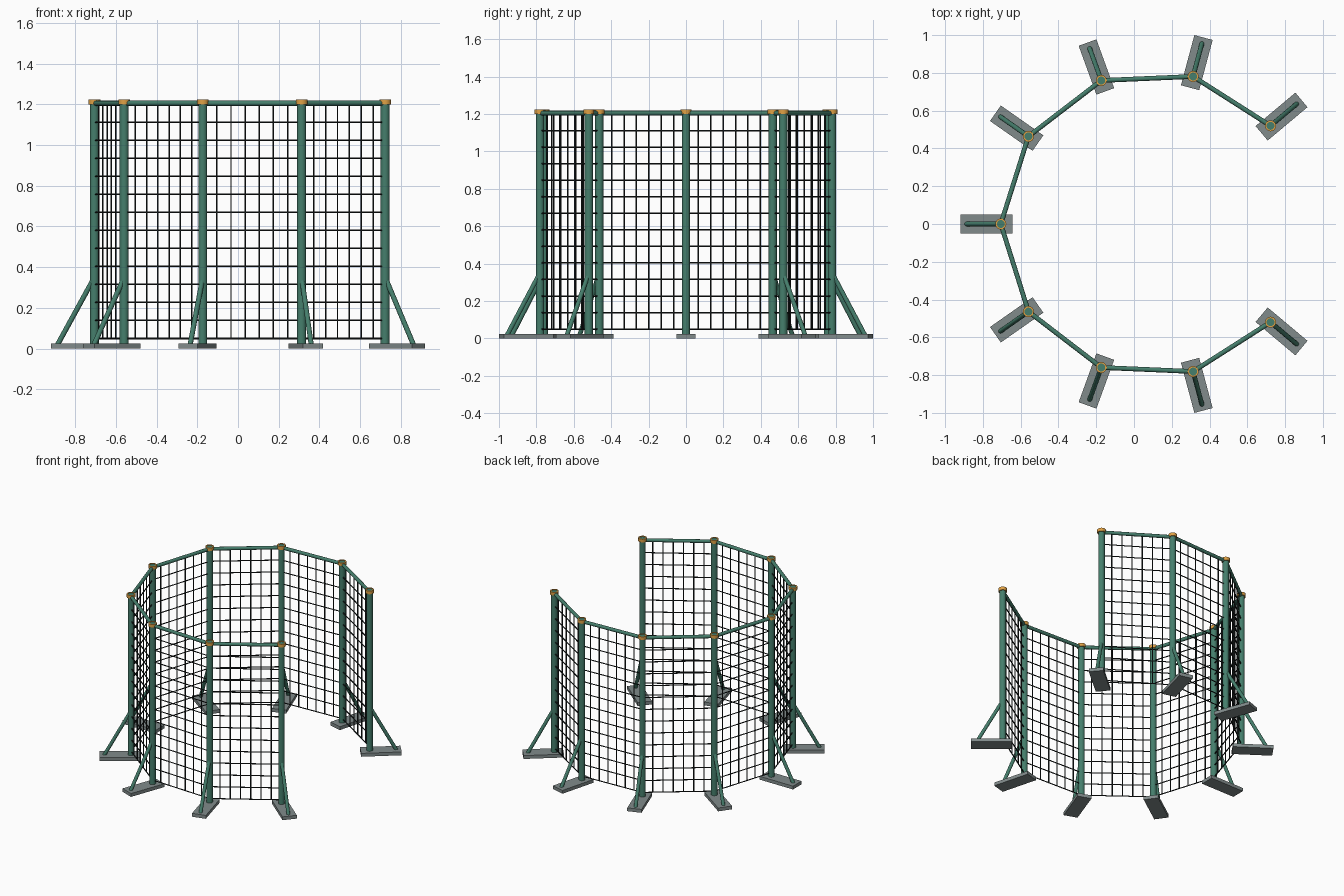
import bpy, bmesh
from math import radians, cos, sin, pi
from mathutils import Vector, Matrix

if "Cube" in bpy.data.objects:
    bpy.data.objects.remove(bpy.data.objects["Cube"])

CX, R, STEP = 0.1035, 0.8085, 35
ANGLES = [radians(40 + STEP * i) for i in range(9)]


def material(name, rgb):
    m = bpy.data.materials.new(name)
    m.diffuse_color = (*rgb, 1)
    m.use_nodes = True
    m.node_tree.nodes["Principled BSDF"].inputs["Base Color"].default_value = m.diffuse_color
    return m


GREEN = material("green_paint", (0.06, 0.21, 0.15))
WIRE = material("dark_wire", (0.012, 0.016, 0.016))
ORANGE = material("orange_cap", (0.75, 0.36, 0.06))
GREY = material("plate_grey", (0.22, 0.26, 0.26))


def finish(bm, name, mat, smooth=True):
    me = bpy.data.meshes.new(name)
    bm.to_mesh(me)
    bm.free()
    me.materials.append(mat)
    ob = bpy.data.objects.new(name, me)
    bpy.context.collection.objects.link(ob)
    if smooth:
        bpy.ops.object.select_all(action='DESELECT')
        ob.select_set(True)
        bpy.context.view_layer.objects.active = ob
        bpy.ops.object.shade_smooth_by_angle(angle=radians(40))
    return ob


def rod(bm, a, b, r, sides):
    a, b = Vector(a), Vector(b)
    d = b - a
    mat = Matrix.Translation((a + b) / 2) @ d.to_track_quat('Z', 'Y').to_matrix().to_4x4()
    bmesh.ops.create_cone(bm, cap_ends=True, segments=sides, radius1=r, radius2=r,
                          depth=d.length, matrix=mat)


def polar(ang, r, z):
    return Vector((CX + r * cos(ang), r * sin(ang), z))


def ring(bm, centre, r_in, r_out, z0, z1, n=20):
    # square-section collar
    loops = [[bm.verts.new((centre.x + r * cos(2 * pi * i / n),
                            centre.y + r * sin(2 * pi * i / n), z)) for i in range(n)]
             for r, z in ((r_out, z0), (r_out, z1), (r_in, z1), (r_in, z0))]
    for k in range(4):
        p, q = loops[k], loops[(k + 1) % 4]
        for i in range(n):
            j = (i + 1) % n
            bm.faces.new((p[i], p[j], q[j], q[i]))


for i, a in enumerate(ANGLES):
    # upright post
    bm = bmesh.new()
    rod(bm, polar(a, R, 0.01), polar(a, R, 1.22), 0.022, 16)
    finish(bm, f"post_{i}", GREEN)
    # orange collar around the post top
    bm = bmesh.new()
    ring(bm, polar(a, R, 0), 0.021, 0.029, 1.2, 1.224)
    finish(bm, f"post_cap_{i}", ORANGE)
    # diagonal brace
    bm = bmesh.new()
    rod(bm, polar(a, R, 0.35), polar(a, R + 0.182, 0.018), 0.0125, 12)
    finish(bm, f"brace_{i}", GREEN)
    # foot plate
    bm = bmesh.new()
    m = (Matrix.Translation(polar(a, 0.8845, 0.0125)) @ Matrix.Rotation(a, 4, 'Z')
         @ Matrix.Diagonal((0.275, 0.1, 0.025, 1)))
    bmesh.ops.create_cube(bm, size=1, matrix=m)
    finish(bm, f"foot_plate_{i}", GREY, smooth=False)

for i, (a, b) in enumerate(zip(ANGLES, ANGLES[1:])):
    # top rail
    bm = bmesh.new()
    rod(bm, polar(a, R, 1.205), polar(b, R, 1.205), 0.0125, 12)
    finish(bm, f"top_rail_{i}", GREEN)
    # wire mesh panel
    bm = bmesh.new()
    for k in range(13):
        z = 0.05 + k * 1.15 / 13
        rod(bm, polar(a, R, z), polar(b, R, z), 0.004, 6)
    for k in range(1, 7):
        rod(bm, polar(a, R, 0.05).lerp(polar(b, R, 0.05), k / 7),
            polar(a, R, 1.2).lerp(polar(b, R, 1.2), k / 7), 0.004, 6)
    finish(bm, f"mesh_panel_{i}", WIRE)
